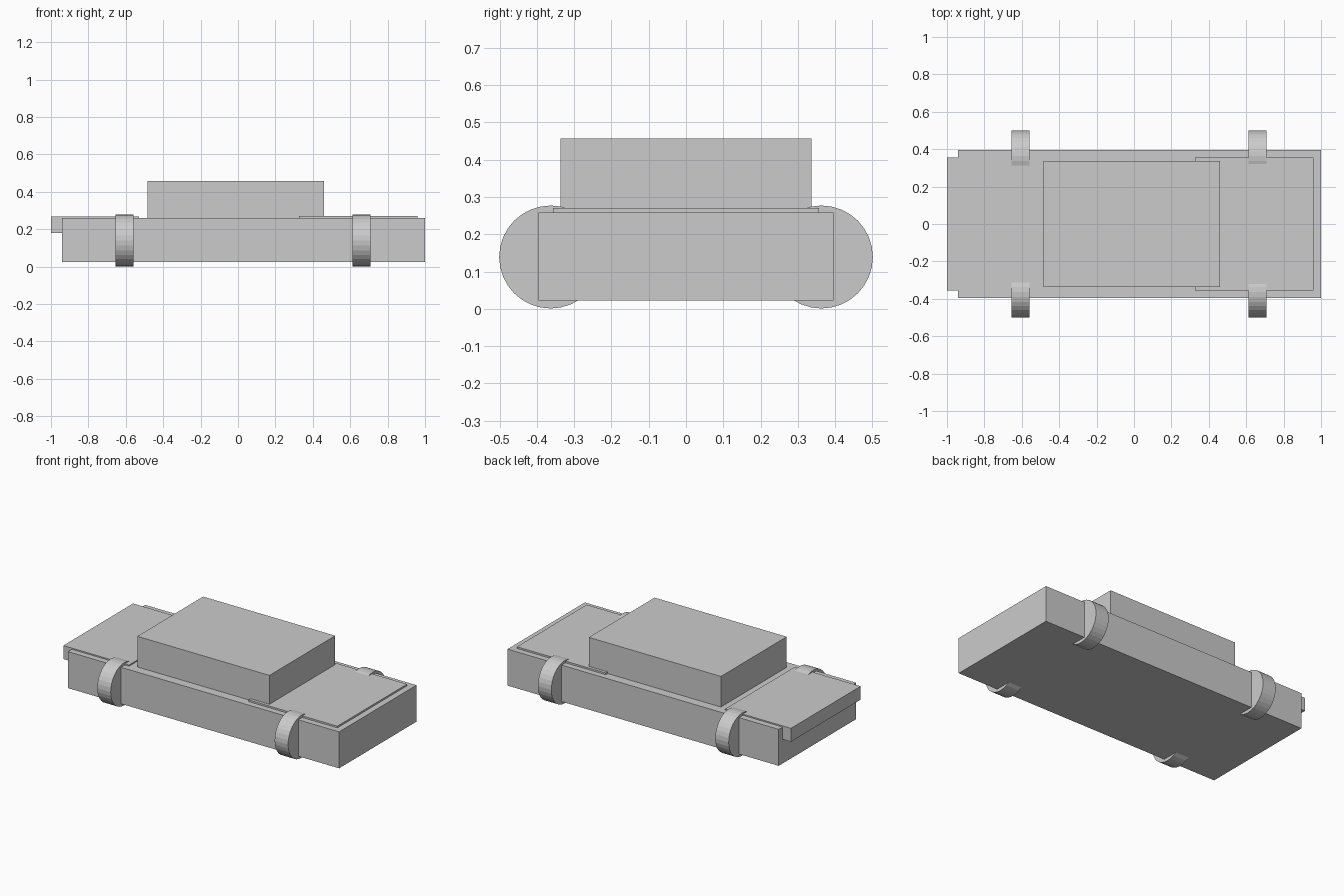
import bpy
from math import pi

if "Cube" in bpy.data.objects:
    bpy.data.objects.remove(bpy.data.objects["Cube"])


def box(name, x0, x1, half_y, z0, z1):
    bpy.ops.mesh.primitive_cube_add(size=1, location=((x0 + x1) / 2, 0, (z0 + z1) / 2))
    ob = bpy.context.object
    ob.name = name
    ob.scale = (x1 - x0, 2 * half_y, z1 - z0)
    bpy.ops.object.transform_apply(location=False, rotation=False, scale=True)


# Car body, cabin, and the two raised lids
box("body", -0.94, 1.0, 0.395, 0.023, 0.259)
box("cabin", -0.485, 0.46, 0.336, 0.22, 0.457)
box("front_hood", 0.325, 0.96, 0.356, 0.19, 0.27)
box("rear_trunk", -1.0, -0.53, 0.356, 0.18, 0.267)

# Wheels: 32-sided discs whose axes run along the car
for end, x in (("front", 0.661), ("rear", -0.608)):
    for side, sy in (("right", -1), ("left", 1)):
        bpy.ops.mesh.primitive_cylinder_add(
            vertices=32, radius=0.138, depth=0.096,
            location=(x, sy * 0.363, 0.139), rotation=(0, pi / 2, 0))
        bpy.context.object.name = f"{end}_{side}_wheel"
